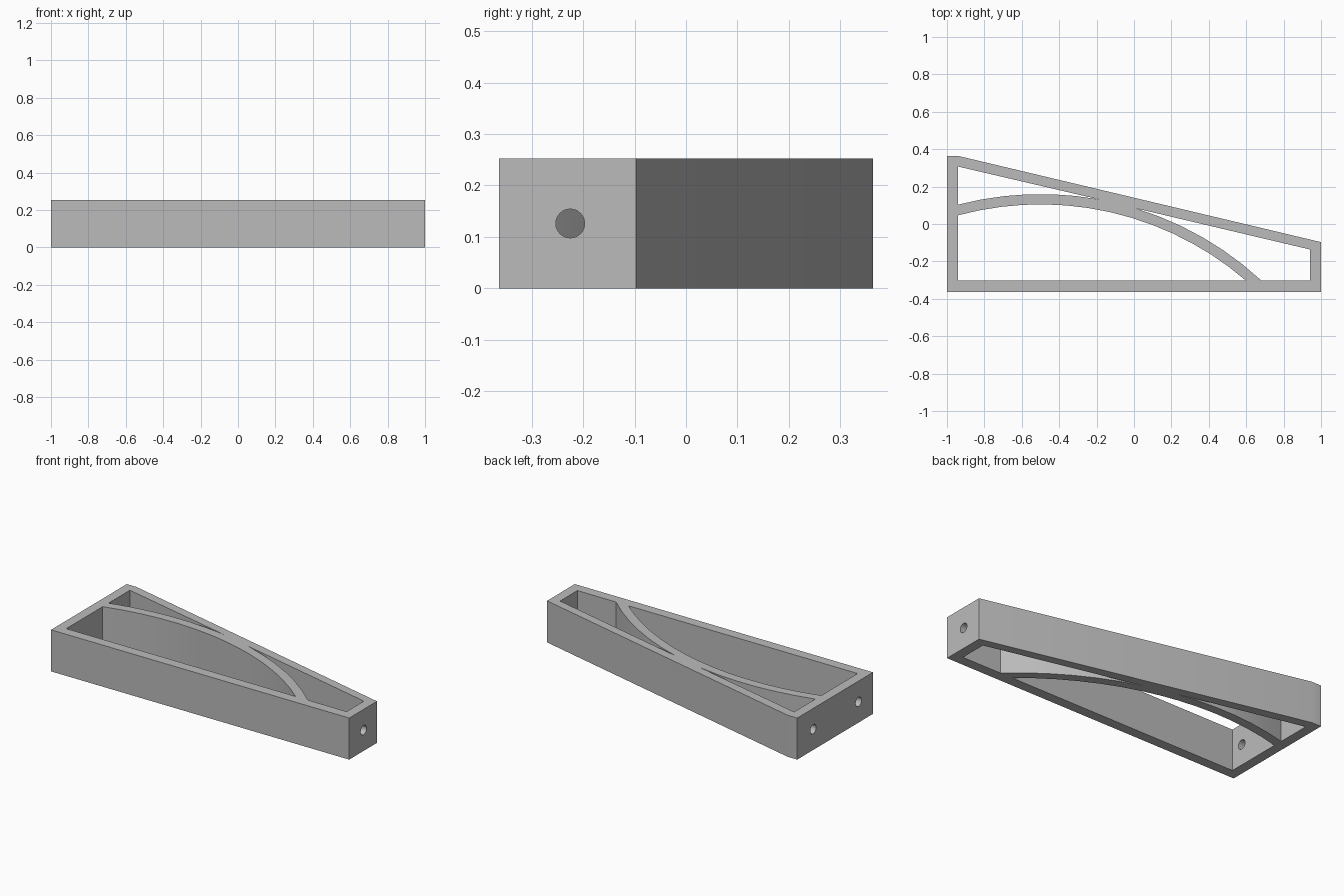
import bpy
import bmesh
from math import asin, cos, sin, radians, pi
from mathutils import Matrix, Vector

if "Cube" in bpy.data.objects:
    bpy.data.objects.remove(bpy.data.objects["Cube"], do_unlink=True)

HEIGHT = 0.252
INNER_X, INNER_Y = 0.94, -0.302        # inside faces of the end and front walls
ARC_CENTRE = Vector((-0.5, -1.58))
ARC_OUTER, ARC_INNER = 1.74, 1.685

grey = bpy.data.materials.new("grey")
grey.use_nodes = True
colour = (0.5, 0.5, 0.5, 1)
grey.diffuse_color = colour
grey.node_tree.nodes["Principled BSDF"].inputs["Base Color"].default_value = colour


def make_object(name, bm):
    bmesh.ops.recalc_face_normals(bm, faces=bm.faces)
    mesh = bpy.data.meshes.new(name)
    bm.to_mesh(mesh)
    bm.free()
    mesh.materials.append(grey)
    obj = bpy.data.objects.new(name, mesh)
    bpy.context.collection.objects.link(obj)
    return obj


def prism(name, outline, bottom, top):
    bm = bmesh.new()
    base = bm.faces.new([bm.verts.new((x, y, bottom)) for x, y in outline])
    walls = bmesh.ops.extrude_face_region(bm, geom=[base])["geom"]
    verts = [v for v in walls if isinstance(v, bmesh.types.BMVert)]
    bmesh.ops.translate(bm, verts=verts, vec=(0, 0, top - bottom))
    return make_object(name, bm)


def arc(radius, x_start, x_end):
    """Points along the curved rib between two x positions."""
    a, b = (asin((x - ARC_CENTRE.x) / radius) for x in (x_start, x_end))
    steps = max(2, round(abs(b - a) / radians(4)))
    angles = [a + (b - a) * i / steps for i in range(steps + 1)]
    return [tuple(ARC_CENTRE + radius * Vector((sin(t), cos(t)))) for t in angles]


def bolt_hole(x, y):
    bm = bmesh.new()
    place = Matrix.Translation((x, y, HEIGHT / 2)) @ Matrix.Rotation(pi / 2, 4, "Y")
    bmesh.ops.create_cone(bm, cap_ends=True, segments=32, radius1=0.028,
                          radius2=0.028, depth=0.2, matrix=place)
    return make_object("bolt_hole_cutter", bm)


# Solid wedge-shaped bracket
bracket = prism("bracket_frame", [(-1, -0.363), (1, -0.363), (1, -0.097),
                                  (-0.936, 0.363), (-1, 0.363)], 0, HEIGHT)

# Pockets that leave the outer walls and the curved rib
pockets = [
    [(-INNER_X, INNER_Y)] + arc(ARC_INNER, 0.597, -INNER_X),
    [(-INNER_X, 0.307)] + arc(ARC_OUTER, -INNER_X, -0.19),
    arc(ARC_OUTER, 0.01, 0.68) + [(INNER_X, INNER_Y), (INNER_X, -0.136)],
]
cutters = [prism("pocket_cutter", p, -0.1, HEIGHT + 0.1) for p in pockets]

# Round bolt holes through the end walls
cutters += [bolt_hole(x, y) for x, y in ((0.97, -0.225), (-0.97, -0.225), (-0.97, 0.21))]

for cutter in cutters:
    cutter.hide_render = True
    cut = bracket.modifiers.new("cut", "BOOLEAN")
    cut.operation = "DIFFERENCE"
    cut.solver = "EXACT"
    cut.object = cutter

# Bake the cuts and remove the cutters
graph = bpy.context.evaluated_depsgraph_get()
bracket_mesh = bpy.data.meshes.new_from_object(bracket.evaluated_get(graph))
bracket.modifiers.clear()
bracket.data = bracket_mesh
for cutter in cutters:
    bpy.data.objects.remove(cutter, do_unlink=True)

# Smooth curved faces, keep the edges crisp
bpy.ops.object.select_all(action="DESELECT")
bracket.select_set(True)
bpy.context.view_layer.objects.active = bracket
bpy.ops.object.shade_smooth_by_angle(angle=radians(30))
